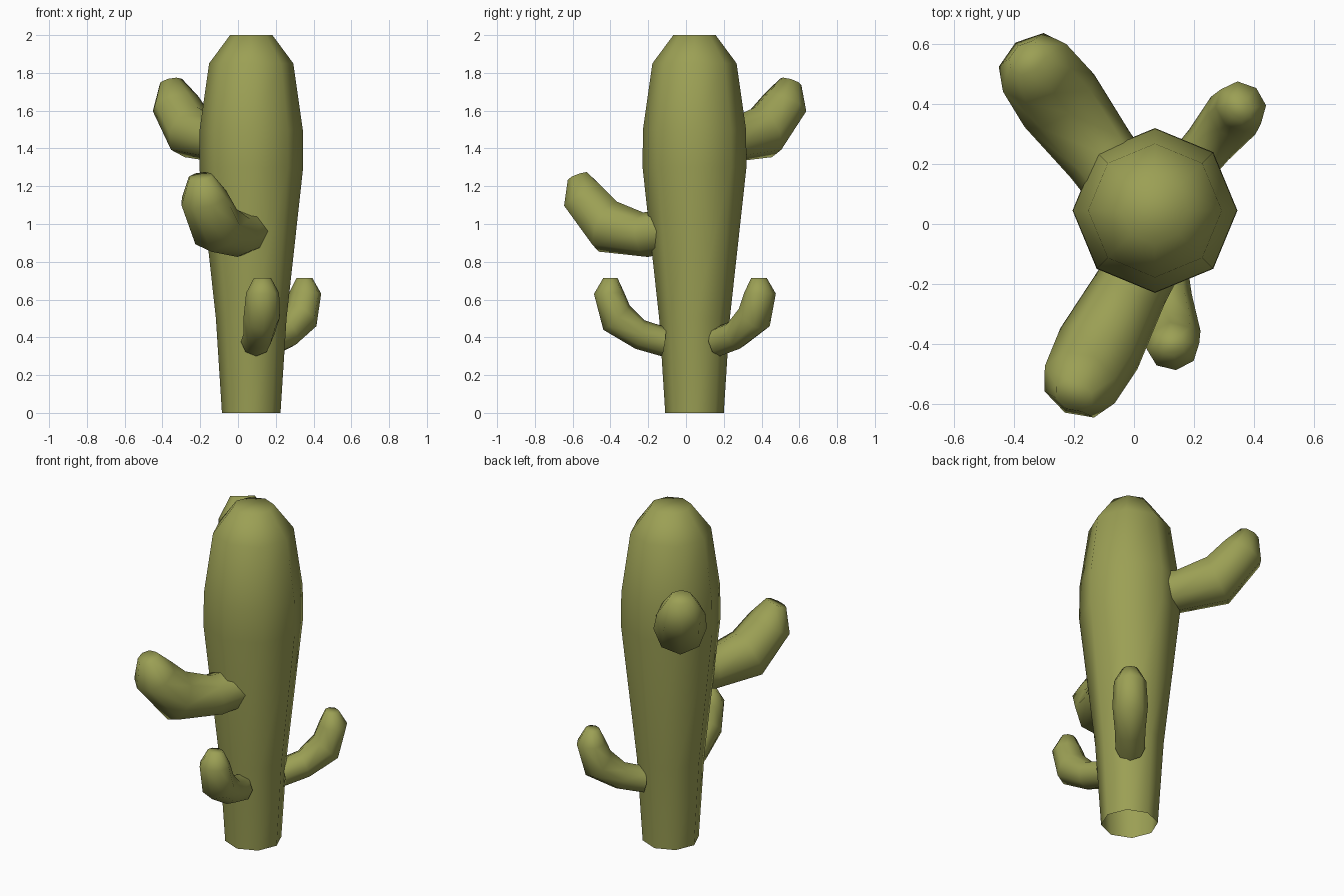
import bpy, bmesh
from math import sin, cos, pi, radians
from mathutils import Vector, Matrix

if "Cube" in bpy.data.objects:
    bpy.data.objects.remove(bpy.data.objects["Cube"])

SIDES = 8
green = bpy.data.materials.new("cactus_green")
green.diffuse_color = (0.33, 0.35, 0.09, 1)
green.use_nodes = True
green.node_tree.nodes["Principled BSDF"].inputs["Base Color"].default_value = green.diffuse_color


def skin(name, rings):
    """Bridge successive rings of points, cap the last one, leave the first open."""
    bm = bmesh.new()
    loops = [[bm.verts.new(p) for p in ring] for ring in rings]
    for a, b in zip(loops, loops[1:]):
        for i in range(SIDES):
            j = (i + 1) % SIDES
            bm.faces.new((a[i], a[j], b[j], b[i]))
    bm.faces.new(loops[-1])
    bmesh.ops.recalc_face_normals(bm, faces=bm.faces)
    for f in bm.faces:
        f.smooth = True
    mesh = bpy.data.meshes.new(name)
    bm.to_mesh(mesh)
    bm.free()
    mesh.materials.append(green)
    obj = bpy.data.objects.new(name, mesh)
    bpy.context.collection.objects.link(obj)
    return obj


# Trunk: (radius, height) profile on an octagon
PROFILE = [(0.155, 0), (0.187, 0.5), (0.275, 1.3), (0.273, 1.5), (0.223, 1.85), (0.112, 2.0)]
angles = [2 * pi * i / SIDES for i in range(SIDES)]
skin("trunk", [[Vector((0.07 + r * cos(a), 0.045 + r * sin(a), z)) for a in angles]
               for r, z in PROFILE])

# Arm rings: outer point (x, z), inner point (x, z), sideways radius
ARM = [((0.01, -0.08), (-0.01, 0.075), 0.08),
       ((0.15, -0.04), (0.10, 0.11), 0.083),
       ((0.32, 0.06), (0.18, 0.19), 0.097),
       ((0.37, 0.25), (0.21, 0.26), 0.088),
       ((0.32, 0.335), (0.245, 0.335), 0.045)]


def arm(name, root, heading, scale=1.0, droop=0.0):
    place = (Matrix.Translation(root) @ Matrix.Rotation(radians(heading), 4, 'Z')
             @ Matrix.Rotation(radians(droop), 4, 'Y') @ Matrix.Scale(scale, 4))
    rings = []
    for lo, hi, side in ARM:
        lo, hi = Vector((lo[0], 0, lo[1])), Vector((hi[0], 0, hi[1]))
        mid, half = (lo + hi) / 2, (hi - lo) / 2
        rings.append([place @ (mid + half * cos(a) + Vector((0, side * sin(a), 0)))
                      for a in angles])
    return skin(name, rings)


# Two small upright arms, two large drooping arms
arm("lower_back_arm", (0.17, 0.17, 0.38), 50)
arm("lower_front_arm", (0.095, -0.12, 0.38), -83)
arm("middle_front_arm", (0.08, -0.045, 0.975), -118, 1.5, 25)
arm("upper_back_arm", (0.003, 0.077, 1.475), 127, 1.5, 25)
